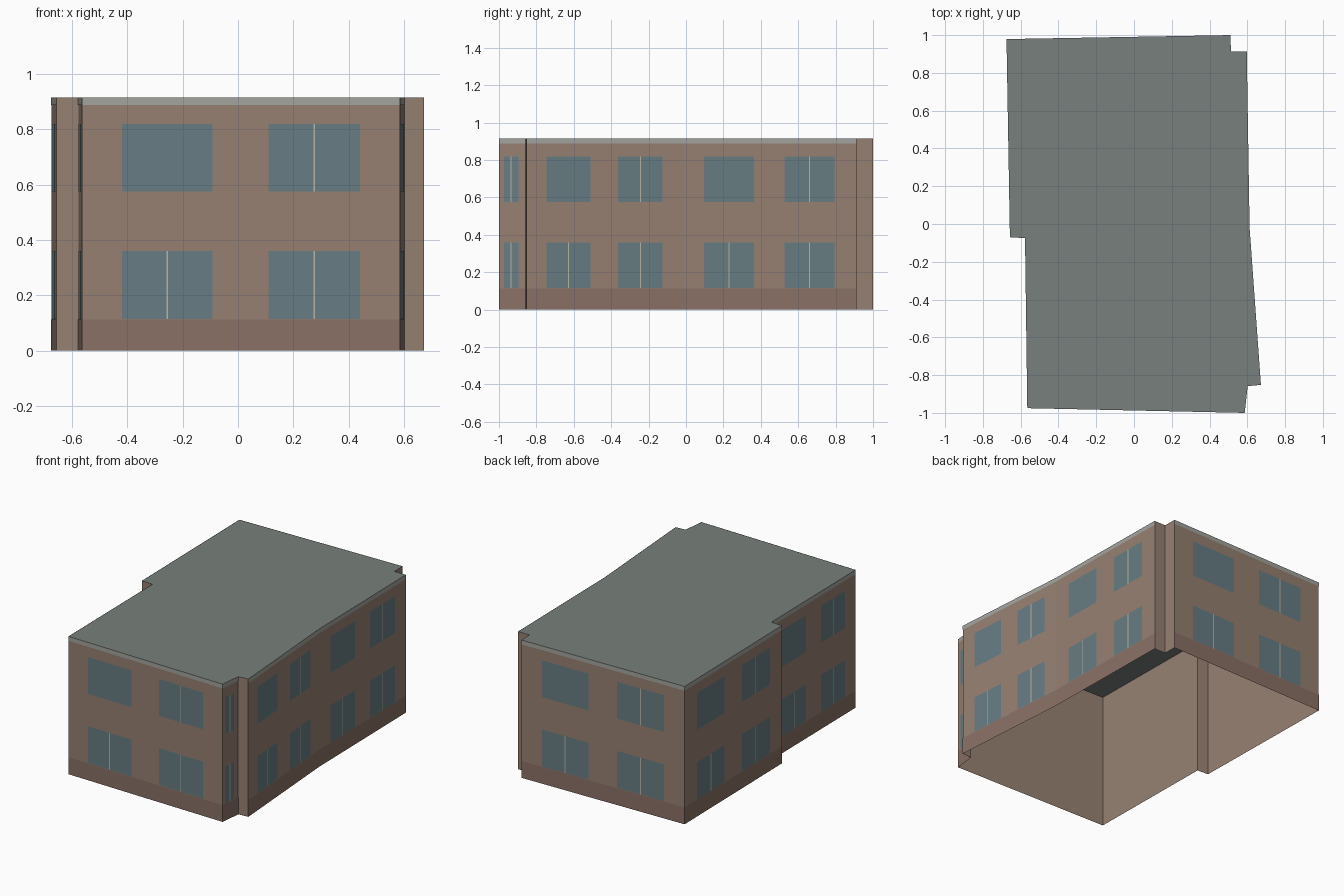
import bpy
from mathutils import Vector

if "Cube" in bpy.data.objects:
    bpy.data.objects.remove(bpy.data.objects["Cube"])

H = 0.916          # building height
BASE, TRIM = 0.112, 0.888
FLOORS = [(0.115, 0.36), (0.575, 0.82)]
PAIR = [(0.126, 0.411), (0.587, 0.874)]   # window spans along a long wall
SINGLE = [(0.19, 0.73)]                   # window span on the narrow wall

# Footprint, counter-clockwise, with the windows on the wall starting at each corner
# (None = plain return wall)
CORNERS = [
    (-0.565, -0.975, PAIR),     # front
    (0.586, -1.0, SINGLE),      # narrow right front
    (0.602, -0.858, None),
    (0.672, -0.852, PAIR),      # right, front half
    (0.612, -0.02, PAIR),       # right, back half
    (0.597, 0.912, None),
    (0.513, 0.912, None),
    (0.511, 1.0, PAIR),         # back
    (-0.675, 0.979, PAIR),      # left, back half
    (-0.657, -0.07, None),
    (-0.577, -0.075, PAIR),     # left, front half
]
PTS = [Vector((x, y, 0)) for x, y, _ in CORNERS]


def material(name, srgb):
    m = bpy.data.materials.new(name)
    lin = [((c / 255 + 0.055) / 1.055) ** 2.4 for c in srgb]
    m.diffuse_color = (*lin, 1)
    m.use_nodes = True
    m.node_tree.nodes["Principled BSDF"].inputs["Base Color"].default_value = m.diffuse_color
    return m


def make(name, verts, faces, mat):
    me = bpy.data.meshes.new(name)
    me.from_pydata([tuple(v) for v in verts], [], faces)
    me.materials.append(mat)
    ob = bpy.data.objects.new(name, me)
    bpy.context.collection.objects.link(ob)
    return ob


class Panels:
    """Collects flat rectangles laid just in front of the walls."""
    def __init__(self):
        self.verts, self.faces = [], []

    def add(self, a, b, s0, s1, z0, z1, off):
        d = b - a
        out = Vector((d.y, -d.x, 0)).normalized() * off
        n = len(self.verts)
        for s, z in ((s0, z0), (s1, z0), (s1, z1), (s0, z1)):
            self.verts.append(a + d * s + out + Vector((0, 0, z)))
        self.faces.append((n, n + 1, n + 2, n + 3))


brick = material("brick", (150, 128, 114))
plinth = material("plinth", (138, 113, 102))
stone = material("pale_trim", (163, 164, 158))
glass = material("glass", (103, 125, 131))
frame = material("frame", (184, 181, 168))
roofing = material("roofing", (120, 128, 124))

# Outer walls, open underneath
n = len(PTS)
up = Vector((0, 0, H))
make("walls", PTS + [p + up for p in PTS],
     [(i, (i + 1) % n, (i + 1) % n + n, i + n) for i in range(n)], brick)

# Flat roof
make("roof", [p + up for p in PTS], [tuple(range(n))], roofing)

# Plinth band, roof trim, windows and centre bars on every decorated wall
base, trim, panes, bars = Panels(), Panels(), Panels(), Panels()
for i, (_, _, spans) in enumerate(CORNERS):
    if not spans:
        continue
    a, b = PTS[i], PTS[(i + 1) % n]
    base.add(a, b, 0, 1, 0, BASE, 0.001)
    trim.add(a, b, 0, 1, TRIM, H, 0.001)
    half = 0.003 / (b - a).length
    for f, (z0, z1) in enumerate(FLOORS):
        for k, (s0, s1) in enumerate(spans):
            panes.add(a, b, s0, s1, z0, z1, 0.001)
            # the upper left window of each pair has no bar
            if not (f == 1 and k == 0 and len(spans) == 2):
                c = (s0 + s1) / 2
                bars.add(a, b, c - half, c + half, z0, z1, 0.002)

for name, p, mat in (("plinth_band", base, plinth), ("roof_trim", trim, stone),
                     ("window_panes", panes, glass), ("window_bars", bars, frame)):
    make(name, p.verts, p.faces, mat)
